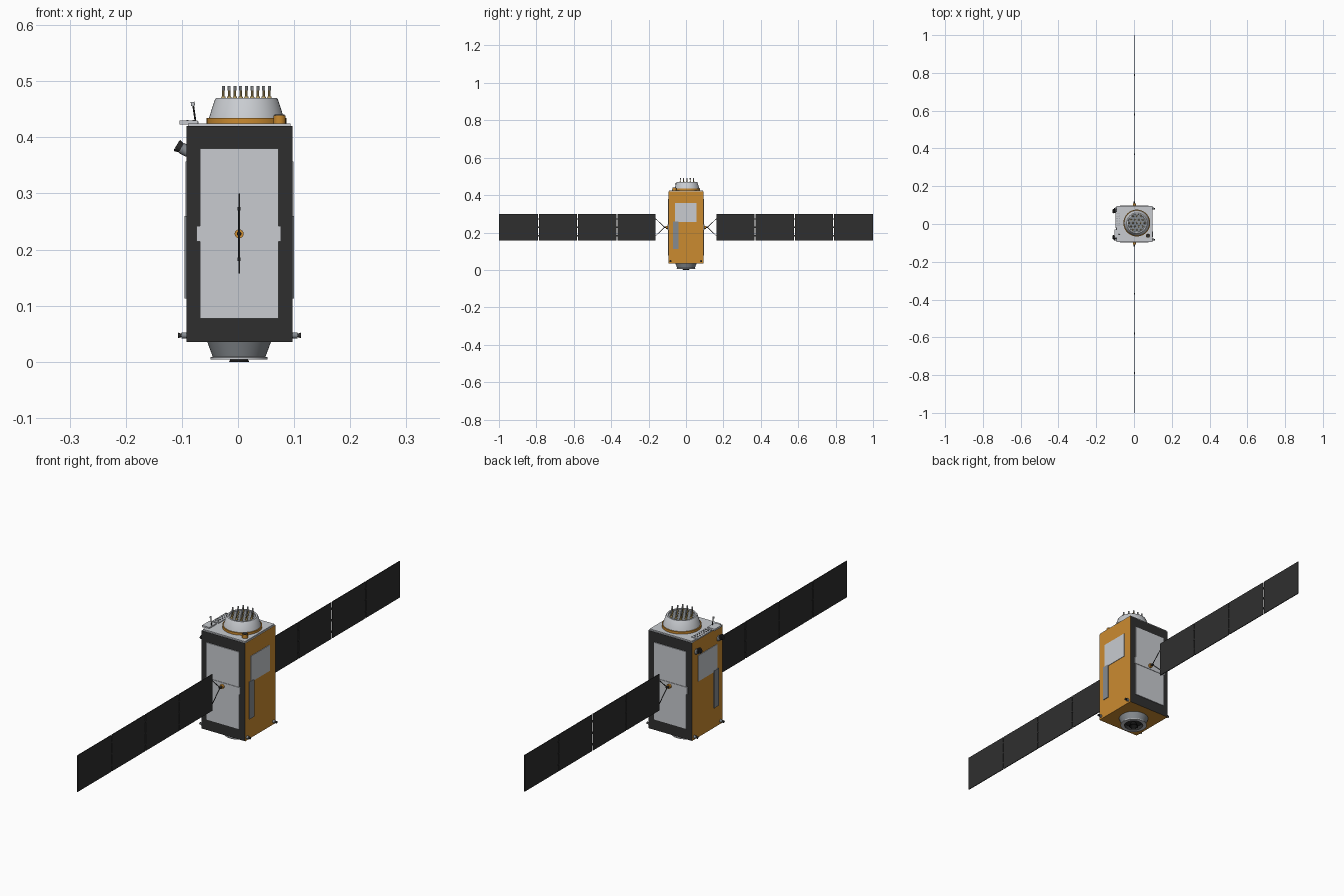
import bpy, bmesh, math
from mathutils import Vector

if "Cube" in bpy.data.objects:
    bpy.data.objects.remove(bpy.data.objects["Cube"], do_unlink=True)


def material(name, r, g, b):
    m = bpy.data.materials.new(name)
    m.use_nodes = True
    m.diffuse_color = (r, g, b, 1)
    m.node_tree.nodes["Principled BSDF"].inputs["Base Color"].default_value = (r, g, b, 1)
    return m


ORANGE = material("orange foil", 0.60, 0.26, 0.03)
WHITE = material("white panel", 0.58, 0.60, 0.63)
DARK = material("dark panel", 0.028, 0.028, 0.028)
GREY = material("mid grey", 0.24, 0.26, 0.28)
BLACK = material("black", 0.008, 0.008, 0.008)
GOLD = material("pale gold", 0.50, 0.36, 0.13)


def finish(name, bm, mats, smooth=False):
    bmesh.ops.recalc_face_normals(bm, faces=bm.faces)
    me = bpy.data.meshes.new(name)
    bm.to_mesh(me)
    bm.free()
    ob = bpy.data.objects.new(name, me)
    bpy.context.collection.objects.link(ob)
    for m in mats:
        me.materials.append(m)
    if smooth:
        bpy.ops.object.select_all(action="DESELECT")
        ob.select_set(True)
        bpy.context.view_layer.objects.active = ob
        bpy.ops.object.shade_smooth_by_angle(angle=math.radians(35))
    return ob


def box(name, lo, hi, mat):
    """Box between two opposite corners."""
    bm = bmesh.new()
    bmesh.ops.create_cube(bm, size=1)
    for v in bm.verts:
        v.co = [(a + b) / 2 + c * (b - a) for a, b, c in zip(lo, hi, v.co)]
    return finish(name, bm, [mat])


def rod(name, a, b, r1, mat, r2=None, seg=16):
    """Cylinder or cone from point a to point b."""
    a, b = Vector(a), Vector(b)
    bm = bmesh.new()
    bmesh.ops.create_cone(bm, cap_ends=True, segments=seg, radius1=r1,
                          radius2=r1 if r2 is None else r2, depth=(b - a).length)
    turn = (b - a).to_track_quat("Z", "Y")
    for v in bm.verts:
        v.co = turn @ v.co + (a + b) / 2
    return finish(name, bm, [mat], True)


def lathe(name, profile, cx, cy, mats, pick, seg=48):
    """Spin an (r, z) profile; pick(face) gives the material index."""
    bm = bmesh.new()
    vs = [bm.verts.new((r, 0, z)) for r, z in profile]
    es = [bm.edges.new(p) for p in zip(vs, vs[1:])]
    bmesh.ops.spin(bm, geom=vs + es, cent=(0, 0, 0), axis=(0, 0, 1),
                   angle=math.tau, steps=seg)
    bmesh.ops.remove_doubles(bm, verts=bm.verts, dist=1e-5)
    for v in bm.verts:
        v.co += Vector((cx, cy, 0))
    for f in bm.faces:
        f.material_index = pick(f)
    return finish(name, bm, mats, True)


# Body: foil sides and floor, dark front and back, white roof
X0, X1, Y, Z0, Z1 = -0.092, 0.097, 0.094, 0.035, 0.42
MID, HUB_Z = 0.002, 0.228
body = box("body", (X0, -Y, Z0), (X1, Y, Z1), ORANGE)
body.data.materials.append(DARK)
body.data.materials.append(WHITE)
for p in body.data.polygons:
    p.material_index = 1 if abs(p.normal.y) > 0.5 else 2 if p.normal.z > 0.5 else 0
box("roof_deck", (X0 + 0.003, -Y + 0.003, Z1), (X1 - 0.003, Y - 0.003, 0.425), WHITE)

# Front and back: radiators, band, hub, yoke and solar wing
for s, side in ((-1, "front"), (1, "back")):
    def ybox(name, x, y, z, mat):
        lo, hi = sorted((s * y[0], s * y[1]))
        return box(side + "_" + name, (x[0], lo, z[0]), (x[1], hi, z[1]), mat)

    ybox("lower_radiator", (-0.068, 0.072), (Y, Y + 0.003), (0.077, 0.214), WHITE)
    ybox("upper_radiator", (-0.068, 0.072), (Y, Y + 0.003), (0.242, 0.38), WHITE)
    ybox("band", (-0.074, 0.077), (Y, Y + 0.005), (0.214, 0.242), WHITE)
    rod(side + "_hub", (MID, s * Y, HUB_Z), (MID, s * 0.108, HUB_Z), 0.008, ORANGE)
    rod(side + "_hub_shaft", (MID, s * 0.108, HUB_Z), (MID, s * 0.118, HUB_Z), 0.004, DARK)
    for d in (-1, 1):
        rod(side + "_yoke_arm", (MID, s * 0.114, HUB_Z),
            (MID, s * 0.165, HUB_Z + d * 0.048), 0.0016, DARK, seg=8)
    pitch, start = 0.2095, 0.163
    for i in range(4):
        y = start + i * pitch
        end = 1.0 if i == 3 else y + pitch - 0.005
        ybox("solar_panel", (MID - 0.0015, MID + 0.0015), (y, end), (0.157, 0.30), DARK)
        if i:
            for z in (0.183, HUB_Z, 0.273):
                ybox("hinge", (MID - 0.0025, MID + 0.0025), (y - 0.007, y + 0.002),
                     (z - 0.003, z + 0.003), DARK)

# Left and right: white plate, grey strip and corner thrusters
for s, edge in ((-1, -X0), (1, X1)):
    def xbox(name, out, y, z, mat):
        lo, hi = sorted((s * edge, s * (edge + out)))
        return box(name, (lo, y[0], z[0]), (hi, y[1], z[1]), mat)

    xbox("side_plate", 0.002, (-0.06, 0.057), (0.255, 0.357), WHITE)
    xbox("side_strip", 0.003, (-0.07, -0.04), (0.113, 0.26), GREY)
    for y in (-0.083, 0.081):
        rod("thruster_body", (s * edge, y, 0.047), (s * (edge + 0.009), y, 0.047), 0.0055, GREY)
        rod("thruster_nozzle", (s * (edge + 0.009), y, 0.047),
            (s * (edge + 0.015), y, 0.047), 0.003, DARK, 0.005)

# Antenna cone on the roof
CX, CY = 0.015, 0.005
rod("cone_base_ring", (CX, CY, 0.424), (CX, CY, 0.434), 0.071, ORANGE, seg=48)
lathe("antenna_cone", [(0, 0.434), (0.067, 0.434), (0.056, 0.468), (0.054, 0.470),
                       (0.048, 0.470), (0.047, 0.467), (0, 0.467)],
      CX, CY, [WHITE, GREY],
      lambda f: int(f.calc_center_median().z < 0.4675 and abs(f.normal.z) > 0.99))

# Hexagonal array of nineteen helix antennas
STEP = 0.0205
for row in range(-2, 3):
    n = 5 - abs(row)
    for k in range(n):
        x = CX + (k - (n - 1) / 2) * STEP
        y = CY + row * STEP * math.sqrt(3) / 2
        rod("helix_cup", (x, y, 0.467), (x, y, 0.473), 0.0048, GOLD, 0.0035, 12)
        rod("helix_stem", (x, y, 0.473), (x, y, 0.483), 0.0022, GOLD, seg=8)
        rod("helix_cap", (x, y, 0.483), (x, y, 0.491), 0.0028, WHITE, seg=8)

# Roof fittings: foil canister, bracket, whip and its tip
rod("canister", (0.074, -0.062, 0.424), (0.074, -0.062, 0.439), 0.011, ORANGE)
rod("canister_lid", (0.074, -0.062, 0.439), (0.074, -0.062, 0.441), 0.009, DARK)
box("roof_bracket", (-0.104, -0.075, 0.423), (-0.072, -0.03, 0.43), WHITE)
box("roof_tray", (-0.098, -0.02, 0.423), (-0.07, 0.065, 0.428), WHITE)
for i in range(6):
    for x in (-0.09, -0.079):
        y = -0.01 + i * 0.013
        rod("tray_stud", (x, y, 0.428), (x, y, 0.431), 0.0022, GREY, seg=8)
rod("whip", (-0.076, -0.055, 0.43), (-0.08, -0.055, 0.458), 0.0016, DARK, seg=8)
rod("whip_tip", (-0.08, -0.055, 0.456), (-0.081, -0.055, 0.463), 0.0035, WHITE, seg=12)

# Star trackers on the right side, tilted outward and up
for y in (-0.07, 0.068):
    rod("tracker_body", (-0.088, y, 0.374), (-0.101, y, 0.381), 0.010, GREY)
    rod("tracker_hood", (-0.101, y, 0.381), (-0.109, y, 0.3855), 0.009, DARK, 0.0115)
    rod("tracker_lens", (-0.109, y, 0.3855), (-0.1095, y, 0.3858), 0.009, BLACK)

# Launch ring and engine under the body
lathe("launch_ring", [(0.057, 0.036), (0.047, 0.009), (0.051, 0.008), (0.051, 0.004),
                      (0.036, 0.004), (0.034, 0.018), (0, 0.018)], MID, 0, [GREY, DARK, WHITE],
      lambda f: 1 if (f.calc_center_median() - Vector((MID, 0, 0))).xy.length < 0.036
      else 2 if f.calc_center_median().z < 0.0088 else 0)
lathe("engine_nozzle", [(0, 0.016), (0.008, 0.018), (0.012, 0.01), (0.018, 0.0),
                        (0.016, 0.0), (0.008, 0.012), (0, 0.013)],
      MID, 0, [BLACK], lambda f: 0, 32)
